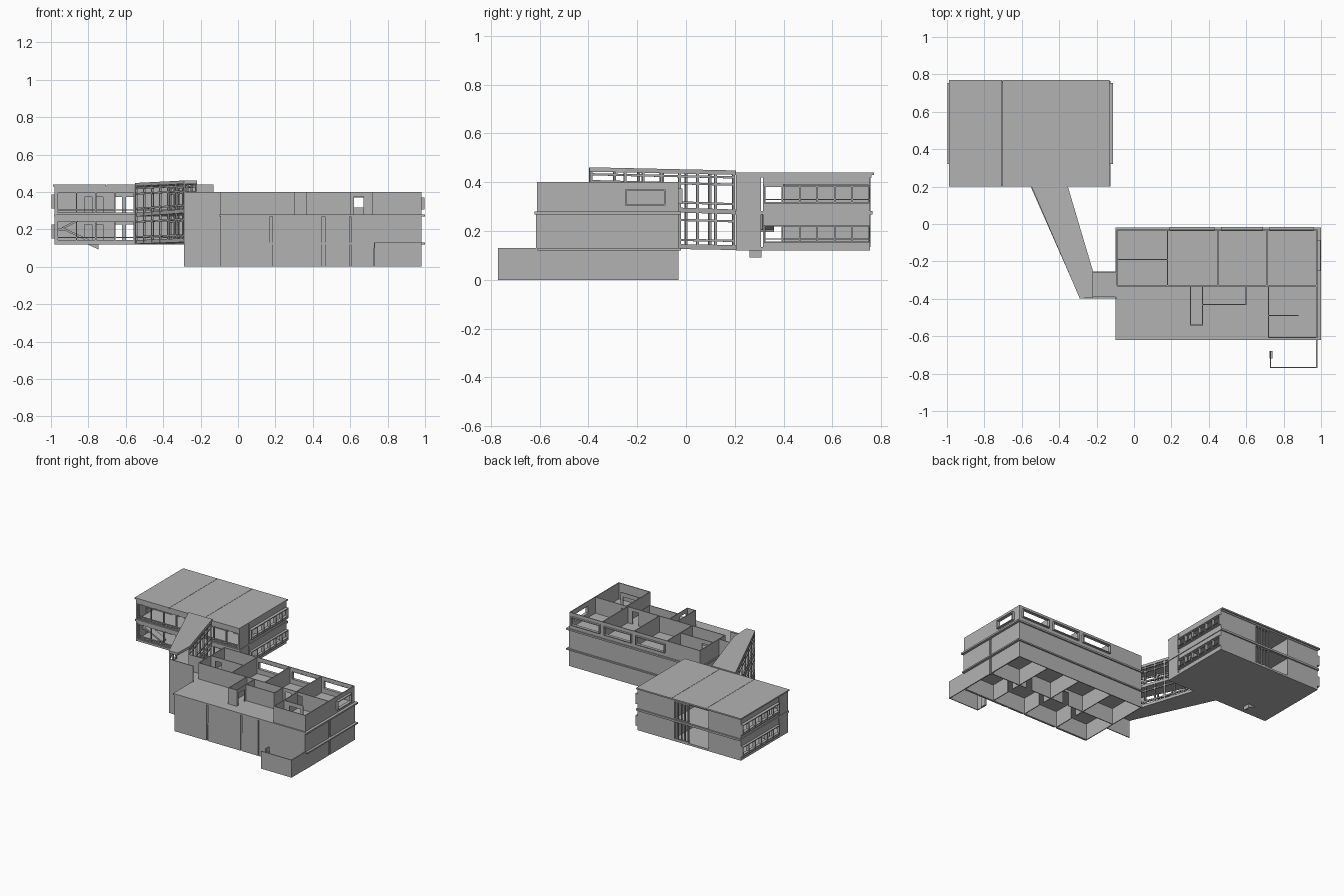
import bpy, bmesh, math
from mathutils import Vector

if "Cube" in bpy.data.objects:
    bpy.data.objects.remove(bpy.data.objects["Cube"])

concrete = bpy.data.materials.new("concrete_grey")
concrete.diffuse_color = (0.45, 0.45, 0.45, 1)
concrete.use_nodes = True
concrete.node_tree.nodes["Principled BSDF"].inputs["Base Color"].default_value = concrete.diffuse_color
T = 0.006  # thin wall thickness


def make(name, bm):
    bmesh.ops.recalc_face_normals(bm, faces=bm.faces[:])
    me = bpy.data.meshes.new(name)
    bm.to_mesh(me)
    bm.free()
    me.materials.append(concrete)
    ob = bpy.data.objects.new(name, me)
    bpy.context.collection.objects.link(ob)
    return ob


def hexa(bm, low, high):
    """Prism between two matching rings of points."""
    a = [bm.verts.new(p) for p in low]
    b = [bm.verts.new(p) for p in high]
    n = len(a)
    bm.faces.new(a[::-1])
    bm.faces.new(b)
    for i in range(n):
        bm.faces.new((a[i], a[(i + 1) % n], b[(i + 1) % n], b[i]))


def add(bm, x0, x1, y0, y1, z0, z1):
    ring = [(x0, y0), (x1, y0), (x1, y1), (x0, y1)]
    hexa(bm, [(x, y, z0) for x, y in ring], [(x, y, z1) for x, y in ring])


def boxes(name, *items):
    bm = bmesh.new()
    for b in items:
        add(bm, *b)
    return make(name, bm)


def wall(name, axis, pos, a0, a1, z0, z1, holes=(), t=T):
    """Wall running along an axis, with rectangular holes (a0, a1, z0, z1)."""
    bm = bmesh.new()
    cuts = sorted({a0, a1, *[h[0] for h in holes], *[h[1] for h in holes]})
    for u0, u1 in zip(cuts, cuts[1:]):
        mid = (u0 + u1) / 2
        z = z0
        spans = sorted((h[2], h[3]) for h in holes if h[0] < mid < h[1])
        for s0, s1 in spans + [(z1, z1)]:
            if s0 > z:
                if axis == 'x':
                    add(bm, u0, u1, pos - t / 2, pos + t / 2, z, s0)
                else:
                    add(bm, pos - t / 2, pos + t / 2, u0, u1, z, s0)
            z = s1
    return make(name, bm)


def window(name, axis, pos, a0, a1, z0, z1, depth, panes=1, rails=(), w=0.006):
    """Open window frame with upright mullions and cross rails."""
    parts = [(a0, a1, z0, z0 + w), (a0, a1, z1 - w, z1)]
    parts += [(a0, a1, r, r + w * .7) for r in rails]
    for i in range(panes + 1):
        u = a0 + (a1 - a0 - w) * i / panes
        parts.append((u, u + w, z0, z1))
    lo, hi = sorted((pos, pos + depth))
    if axis == 'x':
        boxes(name, *[(p[0], p[1], lo, hi, p[2], p[3]) for p in parts])
    else:
        boxes(name, *[(lo, hi, *p) for p in parts])


# --- Front building: slabs and outer walls ---
boxes("terrace_slab", (-.10, 1.0, -.62, -.02, .268, .28))
boxes("lower_slab", (-.085, 1.0, -.608, -.02, .12, .13))
xs = [-.09, .17, .185, .45, .465, .597, .603, .98]
boxes("front_wall_panels", *[(xs[i], xs[i + 1], -.615, -.607, 0, .268) for i in (0, 2, 4, 6)])
wall("front_wall_backing", 'x', -.603, -.09, .98, 0, .268)
wall("back_wall", 'x', -.033, -.09, .98, 0, .268)
wall("left_wall", 'y', -.09, -.61, -.03, 0, .268)
boxes("right_wall_panels", (.974, .982, -.61, -.34, 0, .268), (.974, .982, -.32, -.03, 0, .268),
      (.968, .976, -.35, -.31, 0, .268))

# --- Ground floor partitions, open underneath ---
for i, x in enumerate((.175, .455, .73)):
    wall(f"ground_cross_wall_{i}", 'y', x, -.61, -.03, 0, .12, [(-.45, -.40, 0, .10)])
wall("ground_long_wall", 'x', -.33, -.09, .98, 0, .12, [(.62, .67, 0, .1), (.30, .35, 0, .1)])

# --- Ground annex, open top ---
wall("annex_front_wall", 'x', -.767, .73, .98, 0, .13)
wall("annex_right_wall", 'y', .977, -.77, -.61, 0, .13)
wall("annex_left_wall", 'y', .73, -.77, -.61, 0, .13, [(-.77, -.72, .1, .13), (-.68, -.61, 0, .13)])
boxes("annex_door", (.725, .74, -.72, -.68, 0, .10))

# --- Top storey, open rooms behind the terrace ---
Z0, Z1 = .28, .40
back_windows = [(.19, .43), (.465, .69), (.725, .96)]
wall("top_back_wall", 'x', -.033, -.09, .98, Z0, Z1, [(a, b, .31, .375) for a, b in back_windows])
for i, (a, b) in enumerate(back_windows):
    window(f"back_window_{i}", 'x', -.037, a, b, .31, .375, .022)
wall("top_right_wall", 'y', .977, -.61, -.03, Z0, Z1, [(-.25, -.085, .305, .37)])
window("right_window", 'y', .974, -.25, -.085, .305, .37, .024)
wall("corner_room_front", 'x', -.607, .72, .98, Z0, Z1)
wall("corner_room_left", 'y', .72, -.61, -.33, Z0, Z1)
wall("corner_room_partition", 'x', -.49, .72, .88, Z0, Z1, [(.77, .86, Z0, .37)])
wall("terrace_wall", 'x', -.33, -.09, .98, Z0, Z1, [(.62, .67, Z0, .375), (.72, .76, Z0, .375)])
wall("terrace_bay_front", 'x', -.43, .37, .60, Z0, Z1)
wall("terrace_bay_side", 'y', .60, -.43, -.33, Z0, Z1)
wall("top_left_wall", 'y', -.09, -.33, -.03, Z0, Z1, [(-.32, -.28, Z0, .37)])
for i, x in enumerate((.18, .45, .71)):
    wall(f"top_partition_{i}", 'y', x, -.33, -.03, Z0, Z1)
wall("small_room_wall", 'x', -.19, -.09, .18, Z0, Z1, [(-.05, 0, Z0, .37)])
# Small projecting lobby on the terrace
wall("lobby_front", 'x', -.54, .30, .37, Z0, Z1)
wall("lobby_left", 'y', .303, -.54, -.33, Z0, Z1)
wall("lobby_right", 'y', .367, -.54, -.33, Z0, Z1, [(-.52, -.45, Z0, .37)])

# --- Link between the ramp and the front building ---
boxes("link_floors", (-.22, -.09, -.39, -.26, .268, .28), (-.22, -.09, -.39, -.26, .12, .13))
wall("link_front_wall", 'x', -.395, -.29, -.09, 0, Z1)
wall("link_back_wall", 'x', -.258, -.22, -.09, .12, Z1)

# --- Sloping glazed bridge ---
plan = [(-.55, .205), (-.355, .205), (-.22, -.25), (-.22, -.395), (-.29, -.398)]


def slope(y, z, rise):
    return z + rise * (.2 - y) / .6


def sloped_slab(name, z, rise, t, ring=plan):
    bm = bmesh.new()
    hexa(bm, [(x, y, slope(y, z, rise)) for x, y in ring],
         [(x, y, slope(y, z + t, rise)) for x, y in ring])
    make(name, bm)


levels = [(.122, .01, .02), (.268, .02, .02), (.43, .013, .018)]
for n, lv in zip(("bridge_lower_floor", "bridge_upper_floor", "bridge_roof"), levels):
    sloped_slab(n, *lv)


def side_rails(name, p, q):
    """Rails and posts along one sloping edge of the bridge."""
    bm = bmesh.new()
    p, q = Vector(p), Vector(q)
    d = (q - p).normalized()
    s = Vector((-d.y, d.x)) * .005

    def bar(a, b, za, zb, h):
        ring = [a - s, b - s, b + s, a + s]
        zs = [za, zb, zb, za]
        hexa(bm, [(v.x, v.y, z) for v, z in zip(ring, zs)], [(v.x, v.y, z + h) for v, z in zip(ring, zs)])

    for z, r in ((.155, .01), (.235, .015), (.305, .02), (.385, .015), (.415, .013)):
        bar(p, q, slope(p.y, z, r), slope(q.y, z, r), .009)
    for i in range(7):
        c = p.lerp(q, i / 6)
        bar(c - d * .005, c + d * .005, .13, .13, slope(c.y, .435, .013) - .13)
    make(name, bm)


side_rails("bridge_left_glazing", (-.545, .195), (-.287, -.39))
side_rails("bridge_right_glazing", (-.36, .195), (-.225, -.25))

# --- Rear building: floors and roof ---
boxes("rear_floor", (-.98, -.13, .205, .75, .12, .135))
boxes("rear_middle_slab", (-.985, -.125, .20, .765, .268, .282))
X = [-.99, -.706, -.704, -.421, -.419, -.13]
boxes("rear_roof_panels", *[(X[i], X[i + 1], .20, .77, .43, .44) for i in (0, 2, 4)])
boxes("rear_roof_underside", (-.98, -.135, .205, .76, .42, .431))
# End walls with projecting strip windows
for side, x, d in (("left", -.975, -1), ("right", -.135, 1)):
    wall(f"rear_{side}_end_wall", 'y', x, .205, .75, .12, .43,
         [(.32, .745, .135, .225), (.32, .745, .295, .39), (.308, .316, .12, .43)], .01)
    for k, z in enumerate((.15, .312)):
        window(f"rear_{side}_strip_window_{k}", 'y', x, .32, .755, z, z + .075, d * .023, 6, (z + .014,))
        boxes(f"rear_{side}_sill_{k}", (x - .005, x + .005, .32, .745, z - .017, z))
# Front glazing in both storeys
for k, (a, b) in enumerate(((.135, .255), (.282, .405))):
    window(f"rear_front_glazing_{k}", 'x', .21, -.97, -.14, a, b, .012, 8, (a + .018, b - .012), .007)
boxes("rear_front_fascias", (-.98, -.13, .205, .215, .12, .135), (-.98, -.13, .205, .215, .255, .27),
      (-.98, -.13, .205, .215, .402, .43))
# Back wall with an open central bay
wall("rear_back_wall", 'x', .75, -.98, -.13, .12, .43, [(-.715, -.43, .135, .265), (-.715, -.43, .285, .42)], .01)
for k, (a, b) in enumerate(((.135, .268), (.282, .42))):
    window(f"rear_back_glazing_{k}", 'x', .745, -.55, -.43, a, b, .012, 4)
    # Interior corridor and partitions
    doors = [(x, x + .04, a, a + .09) for x in (-.82, -.76, -.66, -.6, -.36, -.28, -.2)]
    wall(f"rear_corridor_wall_{k}", 'x', .40, -.97, -.14, a, b, doors)
    for j, x in enumerate((-.72, -.425)):
        wall(f"rear_partition_{k}_{j}", 'y', x, .40, .745, a, b)

# --- Stair flights inside the rear building, and the pit below ---
bm = bmesh.new()
for y0, xa, xb, za, zb in ((.25, -.80, -.94, .135, .20), (.31, -.94, -.80, .20, .268)):
    ring = [(xa, y0, za), (xb, y0, zb), (xb, y0 + .05, zb), (xa, y0 + .05, za)]
    hexa(bm, ring, [(x, y, z + .012) for x, y, z in ring])
add(bm, -.965, -.93, .25, .36, .195, .207)
make("stair_flights", bm)
bm = bmesh.new()
prof = [(-.81, .122), (-.745, .122), (-.745, .092)]
hexa(bm, [(x, .26, z) for x, z in prof], [(x, .31, z) for x, z in prof])
make("stair_pit", bm)
